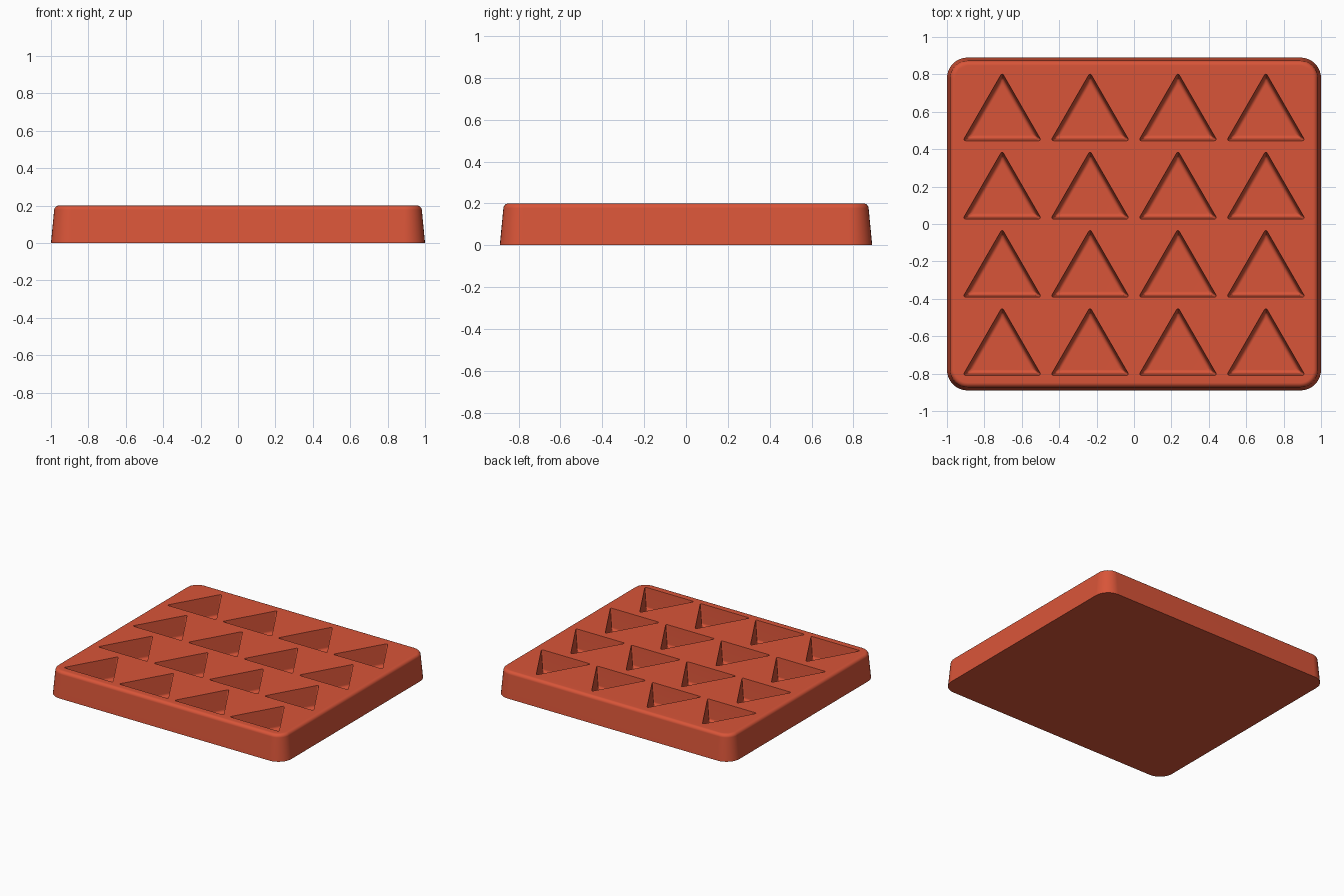
import bpy
import bmesh
import math
from mathutils import Vector

old = bpy.data.objects.get("Cube")
if old:
    bpy.data.objects.remove(old, do_unlink=True)

# Single clay red colour
clay = bpy.data.materials.new("clay_red")
clay.use_nodes = True
colour = (0.69, 0.09, 0.04, 1)
clay.diffuse_color = colour
clay.node_tree.nodes["Principled BSDF"].inputs["Base Color"].default_value = colour

HEIGHT = 0.2
bm = bmesh.new()


def rounded_ring(corners, inset, radius, steps, z):
    """Vertices of a convex counter-clockwise outline, inset and with rounded corners."""
    ring = []
    for i, corner in enumerate(corners):
        before = (corner - corners[i - 1]).normalized()
        after = (corners[(i + 1) % len(corners)] - corner).normalized()
        n1, n2 = Vector((before.y, -before.x)), Vector((after.y, -after.x))
        centre = corner - (n1 + n2) * (inset + radius) / (1 + n1.dot(n2))
        start = math.atan2(n1.y, n1.x)
        sweep = math.acos(n1.dot(n2))
        for k in range(steps + 1):
            a = start + sweep * k / steps
            x, y = centre.x + radius * math.cos(a), centre.y + radius * math.sin(a)
            ring.append(bm.verts.new((x, y, z)))
    return ring


def bridge(lower, upper):
    n = len(lower)
    for i in range(n):
        j = (i + 1) % n
        bm.faces.new((lower[i], lower[j], upper[j], upper[i]))


def rim_edges(ring):
    return [bm.edges.get((ring[i - 1], ring[i])) for i in range(len(ring))]


def fillet(inset, z, r, start, end, steps=5):
    """Quarter-round (inset, z) points about a centre."""
    angles = [start + (end - start) * k / steps for k in range(steps + 1)]
    return [(inset + r * math.cos(a), z + r * math.sin(a)) for a in angles]


# Drafted outer body with a rounded top edge
block = [Vector(p) for p in ((-1, -0.89), (1, -0.89), (1, 0.89), (-1, 0.89))]
body_profile = [(0, 0)] + fillet(0.042, HEIGHT - 0.025, 0.025, math.radians(175), math.pi / 2)
rings = [rounded_ring(block, d, 0.11 - d, 8, z) for d, z in body_profile]
for lower, upper in zip(rings, rings[1:]):
    bridge(lower, upper)
bm.faces.new(list(reversed(rings[0])))
top_edges = rim_edges(rings[-1])

# Triangular pockets with drafted walls and a filleted floor
HALF, RISE = 0.21, 0.182
pocket_profile = [(0, HEIGHT)] + fillet(0.03, 0.06, 0.02, math.pi, 1.5 * math.pi, 4)
for row in range(4):
    for column in range(4):
        cx, cy = (column - 1.5) * 0.47, (row - 1.5) * 0.418
        triangle = [Vector((cx - HALF, cy - RISE)), Vector((cx + HALF, cy - RISE)),
                    Vector((cx, cy + RISE))]
        walls = [rounded_ring(triangle, d, 0.008, 4, z) for d, z in pocket_profile]
        for upper, lower in zip(walls, walls[1:]):
            bridge(upper, lower)
        bm.faces.new(walls[-1])
        top_edges += rim_edges(walls[0])

# Flat top surface around the pockets
bmesh.ops.triangle_fill(bm, edges=top_edges, use_beauty=True, normal=(0, 0, 1))
bmesh.ops.recalc_face_normals(bm, faces=bm.faces[:])

mesh = bpy.data.meshes.new("pocket_tray")
bm.to_mesh(mesh)
bm.free()
mesh.materials.append(clay)
tray = bpy.data.objects.new("pocket_tray", mesh)
bpy.context.collection.objects.link(tray)

# Smooth fillets, crisp edges
bpy.ops.object.select_all(action="DESELECT")
tray.select_set(True)
bpy.context.view_layer.objects.active = tray
bpy.ops.object.shade_smooth_by_angle(angle=math.radians(35))
weighted = tray.modifiers.new("weighted_normals", "WEIGHTED_NORMAL")
weighted.keep_sharp = True
